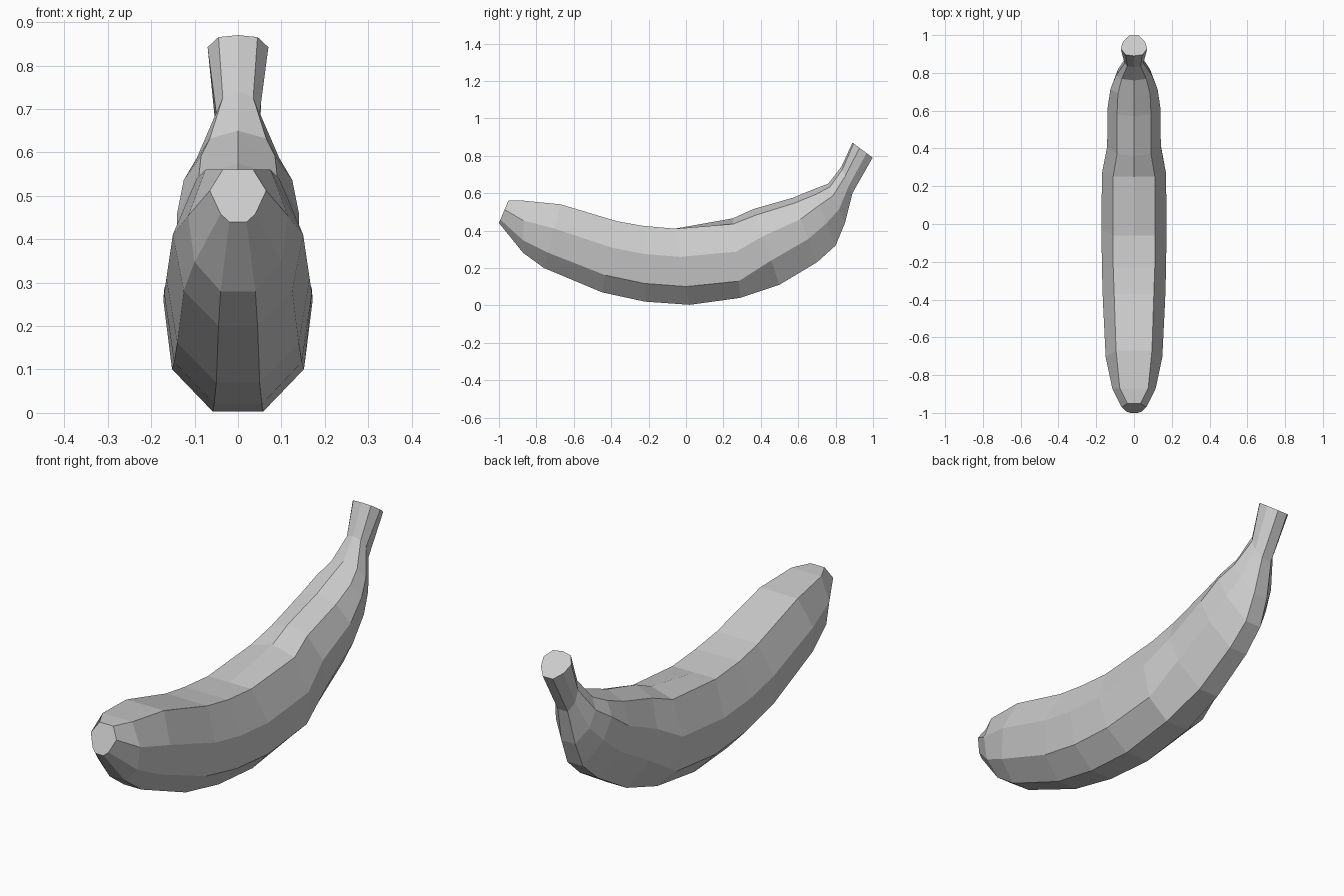
import bpy, bmesh
from mathutils import Vector

# Cross-section stations from blossom tip to stem tip:
# top y, top z, bottom y, bottom z, ridge drop, side fraction, lower fraction, and half-widths
# (upper, side, lower, bottom)
stations = [
    ((-.95, .56), (-1.0, .44), .00, (.40, .85), (.035, .065, .04, .02)),
    ((-.87, .56), (-.87, .28), .00, (.38, .76), (.075, .115, .10, .04)),
    ((-.67, .54), (-.76, .20), .00, (.38, .76), (.095, .15, .125, .045)),
    ((-.37, .45), (-.45, .07), .00, (.37, .76), (.105, .165, .14, .05)),
    ((-.23, .425), (-.22, .02), .00, (.37, .76), (.11, .17, .147, .055)),
    ((-.06, .41), (.02, .003), .00, (.37, .76), (.11, .172, .152, .058)),
    ((.25, .465), (.29, .04), .03, (.42, .79), (.11, .17, .15, .058)),
    ((.36, .515), (.50, .11), .035, (.36, .68), (.09, .142, .135, .05)),
    ((.57, .575), (.70, .23), .03, (.33, .64), (.09, .14, .125, .045)),
    ((.68, .62), (.80, .32), .03, (.28, .60), (.085, .125, .11, .04)),
    ((.76, .65), (.85, .44), .02, (.30, .65), (.065, .095, .085, .035)),
    ((.83, .74), (.89, .60), .015, (.35, .70), (.035, .05, .05, .025)),
    ((.89, .87), (.998, .735), .01, (.35, .70), (.045, .07, .058, .025)),
]

bm = bmesh.new()
rings = []
for top, bottom, drop, (fs, fl), (wu, ws, wl, wb) in stations:
    t, b = Vector((0, *top)), Vector((0, *bottom))
    f = drop / (t - b).length
    half = [(f, wu), (fs, ws), (fl, wl), (1, wb)]
    pts = [t] + [t.lerp(b, k) + Vector((w, 0, 0)) for k, w in half]
    # mirror the half profile
    pts += [Vector((-p.x, p.y, p.z)) for p in reversed(pts[1:])]
    rings.append(pts)

# Slanted stem cut: move the lower part of the last ring onto the cap plane
for p in rings[-1]:
    p.z = max(p.z, .87 - (p.y - .89) * .74)
rings = [[bm.verts.new(p) for p in r] for r in rings]

# Skin between rings and close both ends
for a, b in zip(rings, rings[1:]):
    for i in range(9):
        j = (i + 1) % 9
        bm.faces.new((a[i], a[j], b[j], b[i]))
bm.faces.new(rings[0])
bm.faces.new(rings[-1])
bmesh.ops.recalc_face_normals(bm, faces=bm.faces)

mesh = bpy.data.meshes.new("banana")
bm.to_mesh(mesh)
bm.free()
bpy.context.collection.objects.link(bpy.data.objects.new("banana", mesh))
